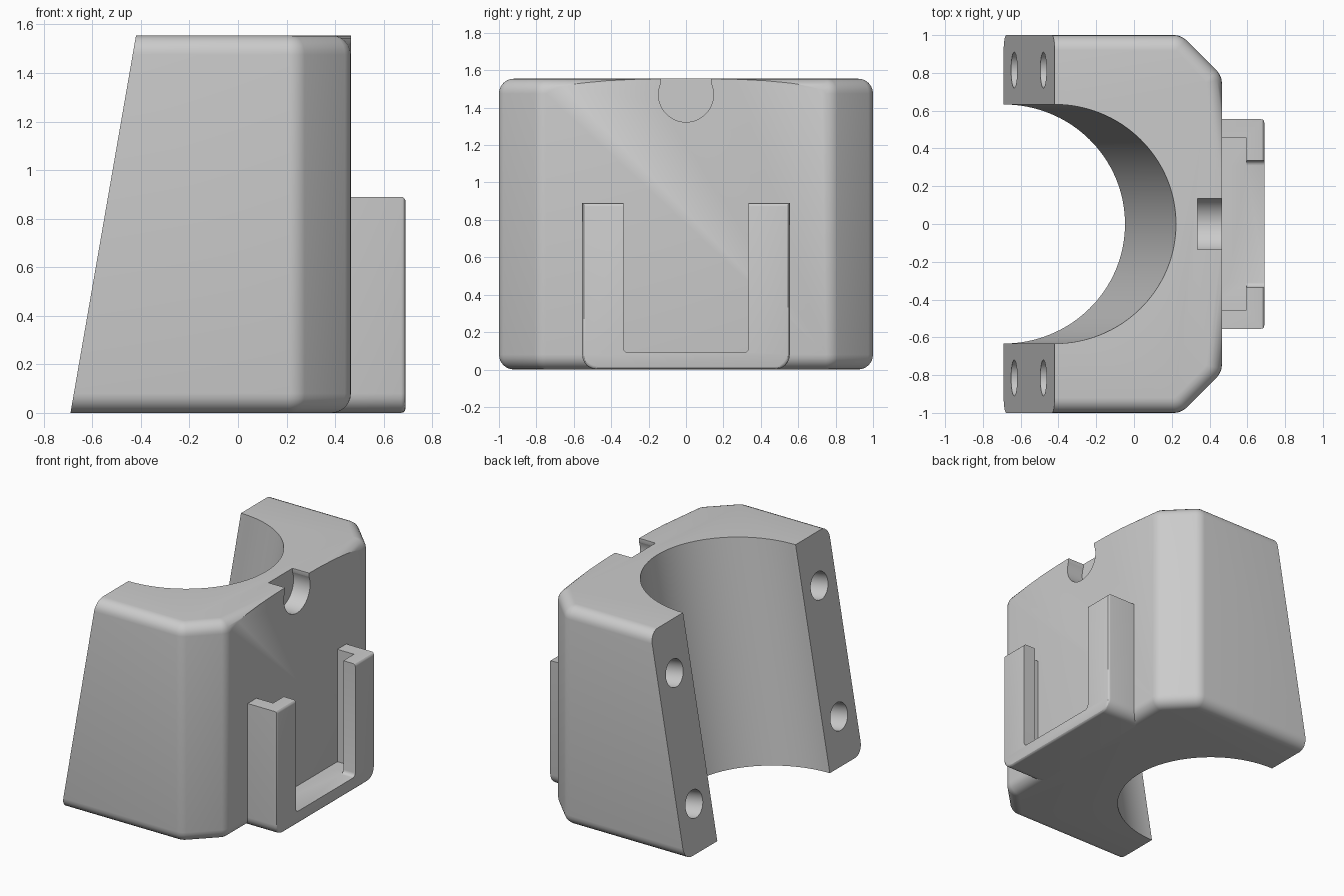
import bpy, bmesh, math
from mathutils import Vector

cube = bpy.data.objects.get("Cube")
if cube:
    bpy.data.objects.remove(cube, do_unlink=True)

H = 1.555                                   # body height
FACE = 0.465                                # flat mounting face
MID = Vector((-0.555, 0, H / 2))            # middle of the slanted face
TILT = math.atan2(0.27, H)

grey = bpy.data.materials.new("plain grey")
grey.use_nodes = True
colour = (0.6, 0.6, 0.6, 1)
grey.diffuse_color = colour
grey.node_tree.nodes["Principled BSDF"].inputs["Base Color"].default_value = colour


def make_object(name, bm):
    bmesh.ops.recalc_face_normals(bm, faces=bm.faces)
    mesh = bpy.data.meshes.new(name)
    bm.to_mesh(mesh)
    bm.free()
    mesh.materials.append(grey)
    obj = bpy.data.objects.new(name, mesh)
    bpy.context.collection.objects.link(obj)
    return obj


def prism(outline, low, high):
    """Closed solid from a plan outline."""
    bm = bmesh.new()
    face = bm.faces.new([bm.verts.new((x, y, low)) for x, y in outline])
    top = bmesh.ops.extrude_face_region(bm, geom=[face])["geom"]
    verts = [g for g in top if isinstance(g, bmesh.types.BMVert)]
    bmesh.ops.translate(bm, vec=(0, 0, high - low), verts=verts)
    bmesh.ops.recalc_face_normals(bm, faces=bm.faces)
    return bm


def box(x0, x1, half_y, z0, z1):
    return prism([(x0, -half_y), (x1, -half_y), (x1, half_y), (x0, half_y)], z0, z1)


def round_edges(bm, rule, size, segments):
    """Round the edges whose two end points pass the rule."""
    edges = [e for e in bm.edges if rule(e.verts[0].co, e.verts[1].co)]
    bmesh.ops.bevel(bm, geom=edges, offset=size, segments=segments,
                    profile=0.5, affect='EDGES', clamp_overlap=True)


def cylinder(name, radius, length, centre, turn):
    bm = bmesh.new()
    bmesh.ops.create_cone(bm, cap_ends=True, segments=64 if radius < 0.3 else 128,
                          radius1=radius, radius2=radius, depth=length)
    obj = make_object(name, bm)
    obj.location = centre
    obj.rotation_euler = (0, turn, 0)
    return obj


def cut(target, cutter):
    mod = target.modifiers.new("cut", 'BOOLEAN')
    mod.operation = 'DIFFERENCE'
    mod.solver = 'EXACT'
    mod.object = cutter
    cutter.hide_render = True
    bpy.context.view_layer.objects.active = target
    bpy.ops.object.modifier_apply(modifier=mod.name)
    bpy.data.objects.remove(cutter, do_unlink=True)


def smooth(obj):
    bpy.ops.object.select_all(action='DESELECT')
    obj.select_set(True)
    bpy.context.view_layer.objects.active = obj
    bpy.ops.object.shade_smooth_by_angle(angle=math.radians(30))


# Body block with two chamfered corners
half = [(-1, 1), (0.25, 1), (FACE, 0.785)]
bm = prism(half + [(x, -y) for x, y in reversed(half)], 0, H)
round_edges(bm, lambda a, b: abs(a.z - b.z) > 1 and a.x > 0, 0.035, 4)


def rim(a, b):
    level = abs(a.z - b.z) < 0.01
    at_back = a.x < -0.9 and b.x < -0.9
    top_face = a.z > 1 and abs(a.x - b.x) < 0.001
    return level and not at_back and not top_face


round_edges(bm, rim, 0.08, 6)

# Slanted face
normal = Vector((math.cos(TILT), 0, -math.sin(TILT)))
result = bmesh.ops.bisect_plane(bm, geom=bm.verts[:] + bm.edges[:] + bm.faces[:],
                                plane_co=MID, plane_no=normal, clear_inner=True)
rim_edges = [g for g in result["geom_cut"] if isinstance(g, bmesh.types.BMEdge)]
bmesh.ops.edgenet_fill(bm, edges=rim_edges)
body = make_object("clamp_body", bm)

# Half-round bore along the slanted face
cut(body, cylinder("bore_cutter", 0.633, 4, MID, TILT))

# Screw holes square to the slanted face
for y in (-0.815, 0.815):
    for z in (0.32, 1.21):
        spot = (MID.x + (z - MID.z) * math.tan(TILT), y, z)
        cut(body, cylinder("screw_cutter", 0.095, 0.8, spot, TILT + math.pi / 2))

# Round notch at the top of the mounting face
cut(body, cylinder("notch_cutter", 0.147, 0.4, (0.535, 0, 1.47), math.pi / 2))
cut(body, make_object("notch_top_cutter", box(0.335, 0.8, 0.135, 1.51, 1.8)))
smooth(body)

# Slide-in holder on the mounting face
bm = box(0.36, 0.69, 0.555, 0, 0.89)
round_edges(bm, lambda a, b: abs(a.x - b.x) > 0.1 and a.z < 0.1, 0.08, 6)
round_edges(bm, lambda a, b: min(a.x, b.x) > 0.68, 0.018, 3)
holder = make_object("holder", bm)
cut(holder, make_object("pocket_cutter", box(0.2, 0.595, 0.455, 0.09, 1.2)))
bm = box(0.5, 0.9, 0.335, 0.09, 1.2)
round_edges(bm, lambda a, b: abs(a.x - b.x) > 0.1 and a.z < 0.1, 0.025, 3)
cut(holder, make_object("opening_cutter", bm))
smooth(holder)
